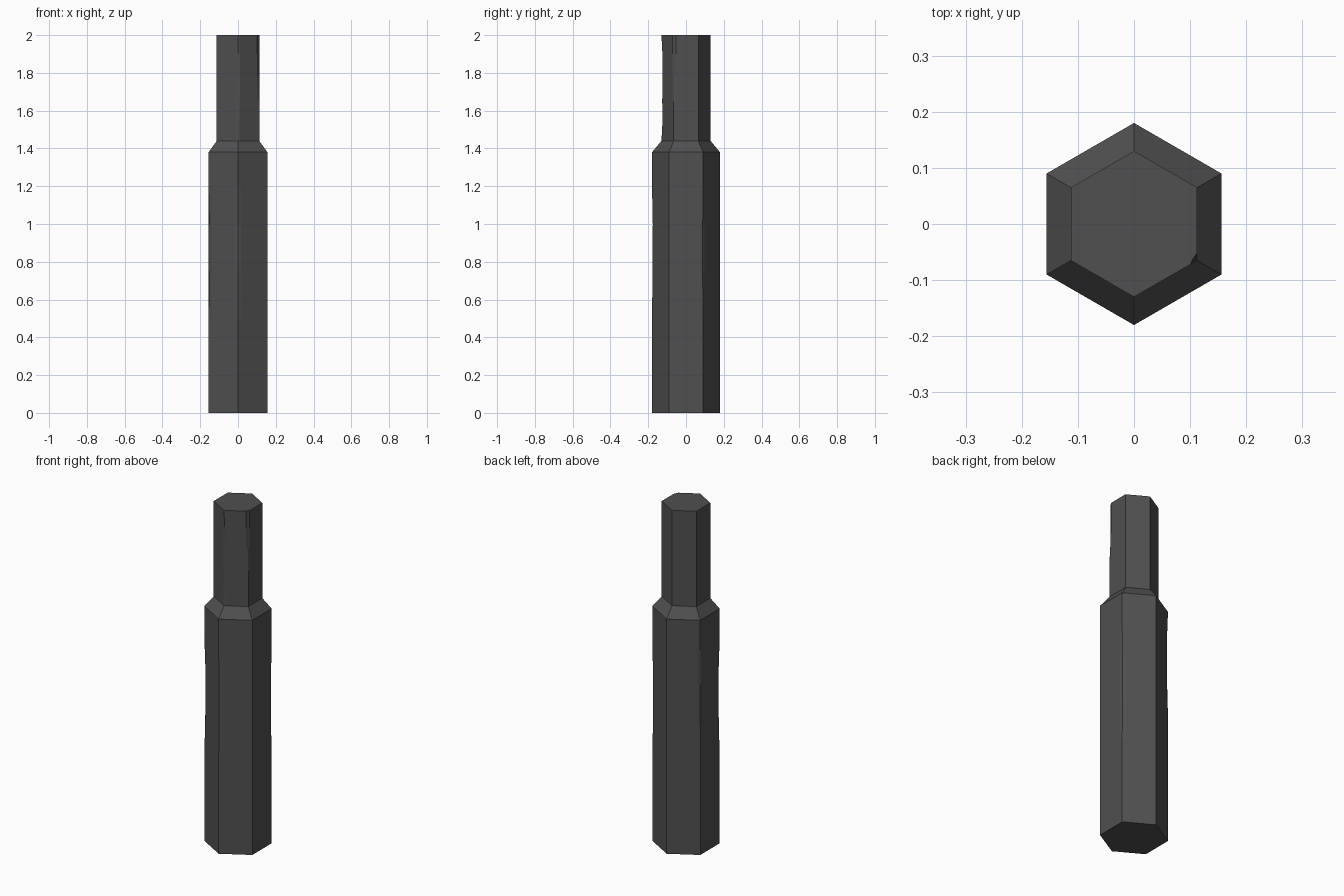
import bpy, bmesh, math
from mathutils import Vector

if "Cube" in bpy.data.objects:
    bpy.data.objects.remove(bpy.data.objects["Cube"])

# Hexagonal bar profile: (height, corner radius)
PROFILE = [(0, .18), (.25, .18), (.5, .18), (.75, .18), (1.0, .18), (1.2, .18), (1.38, .18),
           (1.44, .13), (1.55, .13), (1.65, .13), (1.78, .13), (1.9, .13), (2.0, .13)]
ANGLES = [-90, -30, 30, 90, 150, 210]

# Edge wear: (corner angle, height) -> depth the corner is worn inwards
WEAR = {(-90, 1.55): .006, (-90, 1.65): .004, (-90, 1.78): .009, (-90, 1.9): .005,
        (-30, 1.78): .006, (-30, 1.9): .008, (-30, 2.0): .008,
        (-90, .75): .003, (-90, 1.0): .004, (210, .75): .005, (210, 1.0): .006,
        (30, .75): .004, (30, 1.0): .003, (150, 1.0): .006, (150, 1.2): .006}


def ring(bm, z, r):
    corners = [Vector((r * math.cos(math.radians(a)), r * math.sin(math.radians(a)), z))
               for a in ANGLES]
    verts = []
    for i, c in enumerate(corners):
        prev, nxt = corners[i - 1], corners[(i + 1) % 6]
        worn = c * (1 - WEAR.get((ANGLES[i], z), 0) / r)
        worn.z = z
        verts += [bm.verts.new(p) for p in (c.lerp(prev, .1), worn, c.lerp(nxt, .1))]
    return verts


# Stepped hexagonal bit
bm = bmesh.new()
rings = [ring(bm, z, r) for z, r in PROFILE]
for lower, upper in zip(rings, rings[1:]):
    n = len(lower)
    for i in range(n):
        j = (i + 1) % n
        bm.faces.new((lower[i], lower[j], upper[j], upper[i]))
bm.faces.new(rings[0][::-1])
bm.faces.new(rings[-1])
mesh = bpy.data.meshes.new("hex_bar")
bm.to_mesh(mesh)
bm.free()
bar = bpy.data.objects.new("hex_bar", mesh)
bpy.context.collection.objects.link(bar)

# Dark metal
mat = bpy.data.materials.new("dark_metal")
mat.diffuse_color = (.08, .08, .08, 1)
mat.use_nodes = True
mat.node_tree.nodes["Principled BSDF"].inputs["Base Color"].default_value = mat.diffuse_color
mesh.materials.append(mat)
